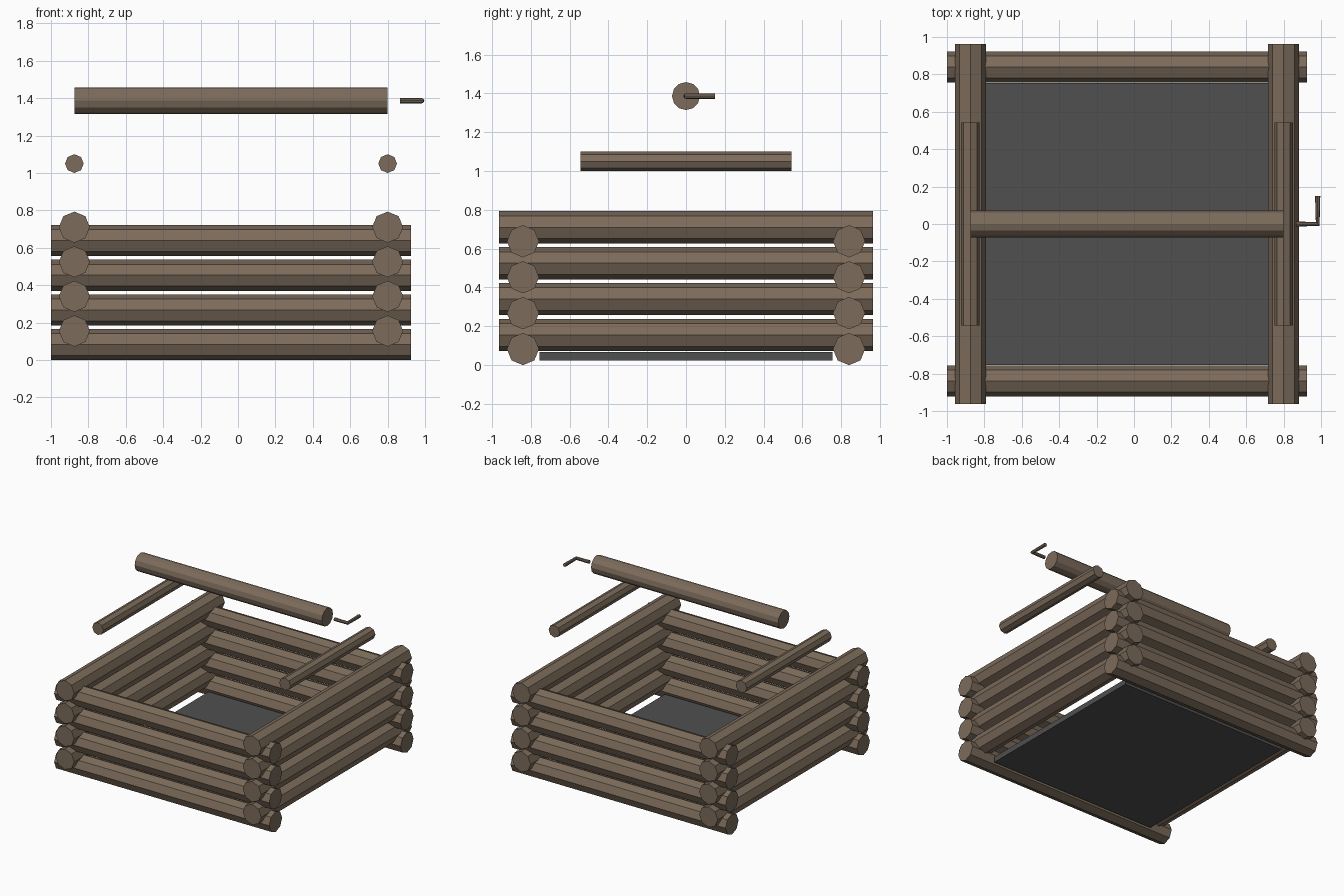
import bpy
import math

cube = bpy.data.objects.get("Cube")
if cube:
    bpy.data.objects.remove(cube)


def material(name, rgb):
    mat = bpy.data.materials.new(name)
    mat.use_nodes = True
    mat.diffuse_color = (*rgb, 1)
    mat.node_tree.nodes["Principled BSDF"].inputs["Base Color"].default_value = (*rgb, 1)
    return mat


wood = material("brown wood", (0.20, 0.148, 0.104))
slate = material("dark grey", (0.08, 0.08, 0.08))


def log(name, axis, start, end, a, b, radius, sides=8):
    """Faceted log along x or y; a is its other horizontal position, b its height."""
    mid = (start + end) / 2
    along_x = axis == "x"
    bpy.ops.mesh.primitive_cylinder_add(
        vertices=sides, radius=radius, depth=end - start,
        location=(mid, a, b) if along_x else (a, mid, b),
        rotation=(0, math.pi / 2, 0) if along_x else (math.pi / 2, 0, 0))
    obj = bpy.context.object
    obj.name = name
    obj.data.materials.append(wood)
    return obj


LEFT_X, RIGHT_X = 0.80, -0.875
WALL_Y, RADIUS, STEP = 0.84, 0.083, 0.185

# Interlocking log walls, four courses high
for i in range(4):
    low = RADIUS + i * STEP
    high = low + 0.072
    for side, y in (("front", -WALL_Y), ("back", WALL_Y)):
        log(f"{side}_wall_log_{i + 1}", "x", -1, 0.925, y, low, RADIUS)
    for side, x in (("left", LEFT_X), ("right", RIGHT_X)):
        log(f"{side}_wall_log_{i + 1}", "y", -0.963, 0.963, x, high, RADIUS)

# Upper side rails and the roller between them
for side, x in (("left", LEFT_X), ("right", RIGHT_X)):
    log(f"{side}_upper_rail", "y", -0.543, 0.543, x, 1.05, 0.05)
log("roller", "x", RIGHT_X, LEFT_X, 0, 1.386, 0.072, 12)

# Bent crank handle
curve = bpy.data.curves.new("crank_handle", "CURVE")
curve.dimensions = "3D"
curve.bevel_depth = 0.014
curve.bevel_resolution = 2
curve.use_fill_caps = True
path = curve.splines.new("POLY")
path.points.add(2)
for point, (x, y) in zip(path.points, ((0.865, 0), (0.982, 0), (0.982, 0.15))):
    point.co = (x, y, 1.386, 1)
path.use_smooth = False
curve.materials.append(wood)
crank = bpy.data.objects.new("crank_handle", curve)
bpy.context.collection.objects.link(crank)
bpy.ops.object.select_all(action="DESELECT")
crank.select_set(True)
bpy.context.view_layer.objects.active = crank
bpy.ops.object.convert(target="MESH")

# Floor slab fitted between the walls
bpy.ops.mesh.primitive_cube_add(size=1, location=((LEFT_X + RIGHT_X) / 2, 0, 0.045))
floor = bpy.context.object
floor.name = "floor_slab"
floor.scale = (1.51, 1.51, 0.044)
floor.data.materials.append(slate)
